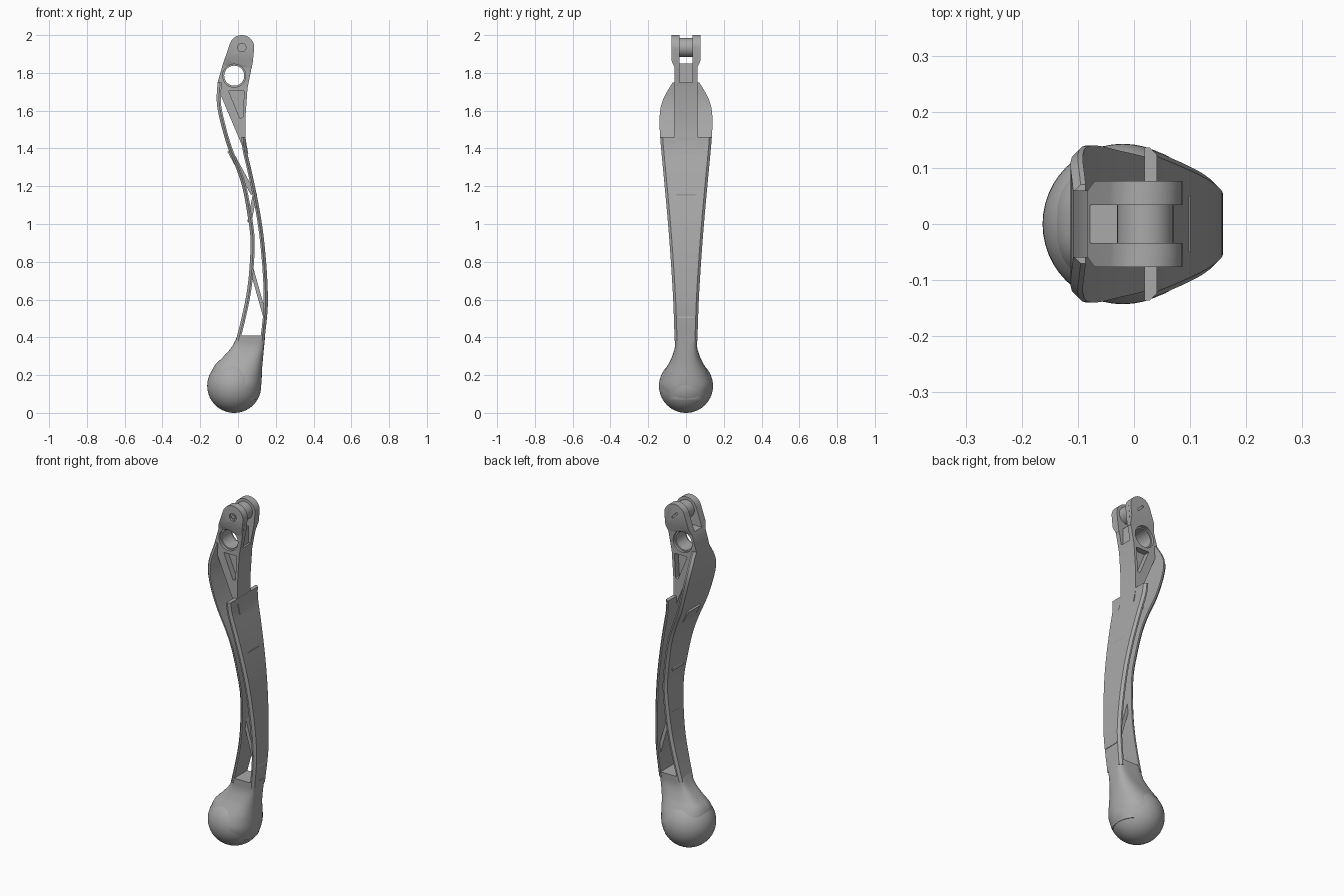
import bpy, bmesh, math
from mathutils import Matrix, Vector

if "Cube" in bpy.data.objects:
    bpy.data.objects.remove(bpy.data.objects["Cube"])

metal = bpy.data.materials.new("satin_grey_metal")
GREY = (0.4, 0.4, 0.4, 1)
metal.use_nodes = True
metal.diffuse_color = GREY
metal.node_tree.nodes["Principled BSDF"].inputs["Base Color"].default_value = GREY


def curve(keys, t):
    """Smooth interpolation through sorted (position, value) keys."""
    t = min(max(t, keys[0][0]), keys[-1][0])
    i = max(k for k in range(len(keys) - 1) if keys[k][0] <= t)

    def slope(k):
        a, b = keys[max(k - 1, 0)], keys[min(k + 1, len(keys) - 1)]
        return (b[1] - a[1]) / (b[0] - a[0])
    (t0, v0), (t1, v1) = keys[i], keys[i + 1]
    h = t1 - t0
    u = (t - t0) / h
    return ((1 + 2 * u) * (1 - u) ** 2 * v0 + u * (1 - u) ** 2 * h * slope(i)
            + u * u * (3 - 2 * u) * v1 + u * u * (u - 1) * h * slope(i + 1))


def finish(name, bm):
    bmesh.ops.recalc_face_normals(bm, faces=bm.faces)
    mesh = bpy.data.meshes.new(name)
    bm.to_mesh(mesh)
    bm.free()
    mesh.materials.append(metal)
    obj = bpy.data.objects.new(name, mesh)
    bpy.context.collection.objects.link(obj)
    return obj


def loft(name, rings):
    """Skin a row of equal rings and cap both ends."""
    bm = bmesh.new()
    rows = [[bm.verts.new(p) for p in ring] for ring in rings]
    n = len(rows[0])
    for a, b in zip(rows, rows[1:]):
        for i in range(n):
            j = (i + 1) % n
            bm.faces.new((a[i], a[j], b[j], b[i]))
    bm.faces.new(rows[0])
    bm.faces.new(rows[-1])
    return finish(name, bm)


def prism(name, outline, y0, y1):
    return loft(name, [[(x, y, z) for x, z in outline] for y in (y0, y1)])


def disc(name, x, z, radius, y0, y1, sides=40):
    turn = [2 * math.pi * i / sides for i in range(sides)]
    return prism(name, [(x + radius * math.cos(a), z + radius * math.sin(a)) for a in turn], y0, y1)


def box(name, x0, x1, y0, y1, z0, z1):
    return prism(name, [(x0, z0), (x1, z0), (x1, z1), (x0, z1)], y0, y1)


def combine(target, tool, operation="DIFFERENCE"):
    mod = target.modifiers.new("combine", "BOOLEAN")
    mod.operation, mod.solver, mod.object = operation, "EXACT", tool
    bpy.context.view_layer.objects.active = target
    bpy.ops.object.modifier_apply(modifier=mod.name)
    bpy.data.objects.remove(tool)


def shade(obj, angle=30):
    bpy.ops.object.select_all(action="DESELECT")
    obj.select_set(True)
    bpy.context.view_layer.objects.active = obj
    bpy.ops.object.shade_smooth_by_angle(angle=math.radians(angle))


# Side curves and half width, by height
left_edge = [(0.38, -0.012), (0.5, 0.018), (0.63, 0.045), (0.76, 0.06), (0.92, 0.066), (1.05, 0.05),
             (1.19, 0.024), (1.29, -0.008), (1.41, -0.056), (1.56, -0.098), (1.65, -0.113), (1.75, -0.108)]
right_edge = [(0.38, 0.14), (0.55, 0.157), (0.66, 0.157), (0.81, 0.148), (0.97, 0.131), (1.13, 0.104),
              (1.29, 0.07), (1.4, 0.045), (1.47, 0.04)]
half_width = [(0.38, 0.06), (0.6, 0.068), (0.8, 0.08), (1.0, 0.095), (1.2, 0.113), (1.45, 0.136),
              (1.55, 0.14), (1.62, 0.134), (1.68, 0.112), (1.75, 0.07)]


# Long flanges with chamfered outer corners
def flange(name, edge, inward, top, steps=44):
    thick, cut = 0.022, 0.013
    rings = []
    for i in range(steps + 1):
        z = 0.38 + (top - 0.38) * i / steps
        x, w = curve(edge, z), curve(half_width, z)
        half = [(x, w - cut), (x + inward * cut, w), (x + inward * thick, w)]
        rings.append([(px, y, z) for px, y in half] + [(px, -y, z) for px, y in reversed(half)])
    shade(loft(name, rings))


flange("left_side_flange", left_edge, 1, 1.75)
flange("right_side_flange", right_edge, -1, 1.46)


# Diagonal truss ribs between the flanges
def rib(name, start, end, width, depth):
    a, b = Vector(start), Vector(end)
    side = (b - a).orthogonal().normalized() * width / 2
    prism(name, [a + side, b + side, b - side, a - side], -depth, depth)


rib("upper_rib", (-0.045, 1.39), (0.08, 1.16), 0.026, 0.055)
rib("middle_rib", (0.06, 1.01), (0.09, 1.16), 0.022, 0.05)
rib("lower_rib", (0.07, 0.77), (0.146, 0.5), 0.02, 0.045)

# Neck plate with rounded head
PIN = (0.02, 1.934)
arc = [(PIN[0] + 0.066 * math.cos(a), PIN[1] + 0.066 * math.sin(a))
       for a in (math.radians(8 * i) for i in range(21))]
right_side = [(0.055, 1.37), (0.04, 1.45), (0.039, 1.557), (0.05, 1.716), (0.079, 1.865)]
left_side = [(-0.083, 1.835), (-0.108, 1.75), (-0.095, 1.69)]
neck = prism("pivot_neck", right_side + arc + left_side + [(0.028, 1.4)], -0.06, 0.06)

# Wider fork head, tapering into the neck
wide = [(0.079, 1.865)] + arc + [(-0.07, 1.875)]
flare = [(0.073, 1.825)] + arc + [(-0.084, 1.835)]
head = loft("head", [[(x, y, z) for x, z in shape] for y, shape in
                     ((-0.077, wide), (-0.058, flare), (0.058, flare), (0.077, wide))])
combine(neck, head, "UNION")

# Fork slot, relief below it, pivot bore and counterbores
combine(neck, box("slot", -0.2, 0.2, -0.034, 0.034, 1.85, 2.1))
combine(neck, box("relief", 0.045, 0.2, -0.034, 0.034, 1.75, 1.86))
combine(neck, disc("bore", -0.02, 1.785, 0.053, -0.2, 0.2))
for s in (-1, 1):
    combine(neck, disc("counterbore", -0.02, 1.785, 0.061, s * 0.045, s * 0.2))
    pocket = [(-0.05, 1.705), (0.033, 1.705), (0.025, 1.565), (0.01, 1.56)]
    combine(neck, prism("pocket", pocket, s * 0.025, s * 0.2))

# Screw recess at the front and driver slot at the back
combine(neck, disc("recess", *PIN, 0.022, -0.2, -0.067))
groove = box("groove", -0.025, 0.025, 0.069, 0.2, -0.005, 0.005)
groove.data.transform(Matrix.Translation((PIN[0], 0, PIN[1])) @ Matrix.Rotation(0.8, 4, "Y"))
combine(neck, groove)
shade(neck)
shade(disc("screw_head", *PIN, 0.013, -0.073, -0.06, 6))
shade(disc("pivot_roller", *PIN, 0.05, -0.036, 0.036))

# Handle: rounded rectangle blending into the ball
low = [(0.07, -0.05), (0.14, -0.13), (0.2, -0.142), (0.25, -0.125), (0.29, -0.085), (0.35, -0.032), (0.41, -0.003)]
high = [(0.07, 0.104), (0.14, 0.122), (0.25, 0.129), (0.41, 0.144)]
girth = [(0.07, 0.1), (0.14, 0.136), (0.2, 0.124), (0.25, 0.098), (0.29, 0.077), (0.35, 0.059), (0.41, 0.06)]
power = [(0.07, 2.2), (0.2, 2.3), (0.3, 3.2), (0.41, 6)]


def handle_ring(z, sides=48):
    a, b, w, e = (curve(k, z) for k in (low, high, girth, power))
    ring = []
    for i in range(sides):
        t = 2 * math.pi * (i + 0.5) / sides
        c, s = math.cos(t), math.sin(t)
        ring.append(((a + b) / 2 + (b - a) / 2 * math.copysign(abs(c) ** (2 / e), c),
                     w * math.copysign(abs(s) ** (2 / e), s), z))
    return ring


shade(loft("lever_handle", [handle_ring(0.07 + 0.34 * i / 24) for i in range(25)]), 40)

# Ball end
bm = bmesh.new()
bmesh.ops.create_uvsphere(bm, u_segments=48, v_segments=28, radius=0.143,
                          matrix=Matrix.Translation((-0.02, 0, 0.143)))
shade(finish("ball_end", bm))
